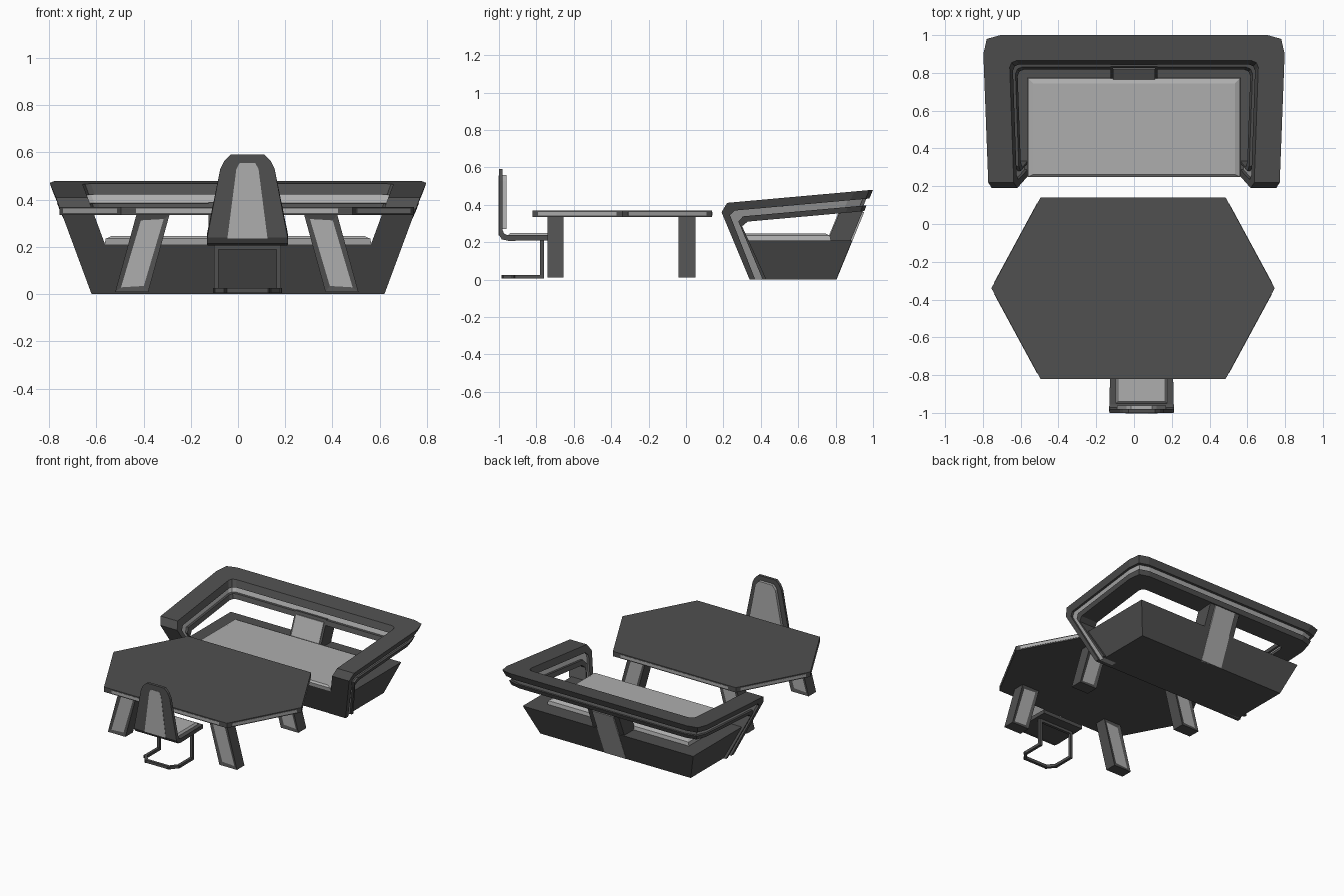
import bpy, bmesh
from mathutils import Vector

if "Cube" in bpy.data.objects:
    bpy.data.objects.remove(bpy.data.objects["Cube"])


def material(name, v):
    m = bpy.data.materials.new(name)
    m.diffuse_color = (v, v, v, 1)
    m.use_nodes = True
    m.node_tree.nodes["Principled BSDF"].inputs["Base Color"].default_value = m.diffuse_color
    return m


DARK, LIGHT = material("dark_grey", 0.08), material("light_grey", 0.42)


def loft(name, rings, mat):
    """Skin a list of equal-sized point rings and cap both ends."""
    bm = bmesh.new()
    vs = [[bm.verts.new(p) for p in r] for r in rings]
    n = len(rings[0])
    for a, b in zip(vs, vs[1:]):
        for i in range(n):
            j = (i + 1) % n
            bm.faces.new((a[i], a[j], b[j], b[i]))
    bm.faces.new(vs[0])
    bm.faces.new(vs[-1])
    bmesh.ops.recalc_face_normals(bm, faces=bm.faces)
    me = bpy.data.meshes.new(name)
    bm.to_mesh(me)
    bm.free()
    me.materials.append(mat)
    ob = bpy.data.objects.new(name, me)
    bpy.context.collection.objects.link(ob)
    return ob


def rect(hw, y0, y1, z, cx=0):
    return [(cx - hw, y0, z), (cx + hw, y0, z), (cx + hw, y1, z), (cx - hw, y1, z)]


def plate(name, outline, y0, y1, mat, cx):
    """Mirror a half outline of (x, z) about cx and extrude it along y."""
    pts = outline + [(-x, z) for x, z in reversed(outline)]
    loft(name, [[(cx + x, y, z) for x, z in pts] for y in (y0, y1)], mat)


def bar(name, p, q, w=0.02):
    p, q = Vector(p), Vector(q)
    d = (q - p).normalized()
    rot = d.to_track_quat('Z', 'Y')
    h = w / 2
    loft(name, [[e + rot @ Vector((sx * h, sy * h, 0))
                 for sx, sy in ((-1, -1), (1, -1), (1, 1), (-1, 1))]
                for e in (p - d * h, q + d * h)], DARK)


# ---- Sofa: leaning walls, so x and y limits depend on height ----
def x_out(z): return 0.62 + 0.37 * z
def x_in(z): return 0.485 + 0.37 * z
def y_out(z): return 0.803 + 0.41 * z


def rear(c, d):
    """Point (y, z) where the sloping rail line z = c + 0.09y meets the back wall."""
    z = (c + 0.09 * (0.803 + d)) / 0.9631
    return y_out(z) + d, z


def wrap_layer(name, top, bottom, r, mat):
    """One layer of the band: up an arm, round the back, down the other arm."""
    half = []
    for (ya, za), (yb, zb) in zip(top[0], bottom[0]):
        half.append([(x_out(za) - r, ya, za), (x_in(za) + r, ya, za),
                     (x_in(zb) + r, yb, zb), (x_out(zb) - r, yb, zb)])
    corner = [((0, -.1), (0, -.035)), ((-.018, -.02), (-.01, -.01)), ((-.09, 0), (-.035, 0))]
    for o, i in corner:
        pts = []
        for c in (top[1], bottom[1]):
            yo, zo = rear(c, -r)
            yi, zi = rear(c, -.13 + r)
            pts.append(((x_out(zo) - r + o[0], yo + o[1], zo + .09 * o[1]),
                        (x_in(zi) + r + i[0], yi + i[1], zi + .09 * i[1])))
        half.append([pts[0][0], pts[0][1], pts[1][1], pts[1][0]])
    other = [[(-x, y, z) for x, y, z in ring] for ring in reversed(half)]
    loft(name, half + other, mat)


c0 = ([(.34, 0), (.19, .36), (.22, .41)], .39)
c1 = ([(.37, 0), (.235, .345), (.26, .369)], .345)
c2 = ([(.41, 0), (.28, .31), (.305, .338)], .31)
c3 = ([(.43, 0), (.30, .285), (.33, .31)], .28)
wrap_layer("sofa_upper_rail", c0, c1, 0, DARK)
wrap_layer("sofa_rail_core", c1, c2, .016, LIGHT)
wrap_layer("sofa_lower_rail", c2, c3, 0, DARK)

loft("sofa_base", [rect(.60, .342, y_out(0), 0), rect(.68, .254, y_out(.21), .21)], DARK)
loft("sofa_seat", [rect(.565, .254, .775, .21), rect(.56, .25, .77, .235),
                   rect(.535, .262, .745, .246)], LIGHT)

# Central back support with light strips on both sides
loft("sofa_back_support", [rect(.125, y_out(z) - .13, y_out(z) - .008, z)
                           for z in (.2, .39)], DARK)
loft("sofa_back_strip", [rect(.085, y_out(z) - .03, y_out(z) + .002, z)
                         for z in (0, .36)], LIGHT)
loft("sofa_support_panel", [rect(.11, y_out(z) - .135, y_out(z) - .12, z)
                            for z in (.21, .37)], LIGHT)

# ---- Table: hexagonal top with light edge strips ----
CX, CY = -0.005, -0.34
hexa = [(.75, 0), (.49, .48), (-.49, .48), (-.75, 0), (-.49, -.48), (.49, -.48)]
loft("table_top", [[(CX + x, CY + y, z) for x, y in hexa] for z in (.335, .37)], DARK)
for k in range(6):
    a, b = Vector(hexa[k]), Vector(hexa[(k + 1) % 6])
    p, q = a.lerp(b, .065), a.lerp(b, .935)
    foot = [p * .98, q * .98, q * 1.003, p * 1.003]
    loft("table_edge_strip", [[(CX + v.x, CY + v.y, z) for v in foot]
                              for z in (.343, .362)], LIGHT)

# Slanted legs with recessed light panels
for s in (-1, 1):
    for y0, y1 in ((-.74, -.655), (-.04, .05)):
        leg = loft("table_leg", [rect(.07, y0, y1, z, CX + s * x)
                                 for z, x in ((.01, .445), (.337, .355))], DARK)
        leg.data.materials.append(LIGHT)
        bm = bmesh.new()
        bm.from_mesh(leg.data)
        faces = [f for f in bm.faces if abs(f.normal.y) > .9]
        bmesh.ops.inset_individual(bm, faces=faces, thickness=.031, depth=-.006)
        for f in faces:
            f.material_index = 1
        bm.to_mesh(leg.data)
        bm.free()

# ---- Chair: bent shell, cushions and a floor loop ----
SX = 0.04
shell = [(-.69, .21, -.69, .237, .165), (-.95, .207, -.955, .237, .17),
         (-.985, .215, -.972, .245, .172), (-1, .24, -.98, .262, .17),
         (-1, .53, -.98, .53, .115), (-1, .565, -.98, .565, .098), (-1, .592, -.98, .592, .07)]
loft("chair_shell", [[(SX - w, ya, za), (SX + w, ya, za), (SX + w, yb, zb), (SX - w, yb, zb)]
                     for ya, za, yb, zb, w in shell], DARK)
loft("chair_seat_cushion", [rect(.14, -.955, -.70, .232, SX), rect(.125, -.94, -.715, .25, SX)], LIGHT)
plate("chair_back_cushion", [(.13, .27), (.08, .53), (.055, .56)], -.985, -.96, LIGHT, SX)
plate("chair_rear_panel", [(.085, .235), (.047, .53), (.033, .555)], -1.002, -.99, LIGHT, SX)

for s in (-1, 1):
    path = [(SX + s * x, y, z) for x, y, z in
            ((.132, -.77, .2), (.132, -.77, .015), (.132, -.92, .015), (.09, -.972, .015))]
    for p, q in zip(path, path[1:]):
        bar("chair_frame_side", p, q)
bar("chair_frame_rear", (SX - .09, -.972, .015), (SX + .09, -.972, .015))
bar("chair_frame_top", (SX - .132, -.77, .2), (SX + .132, -.77, .2))
